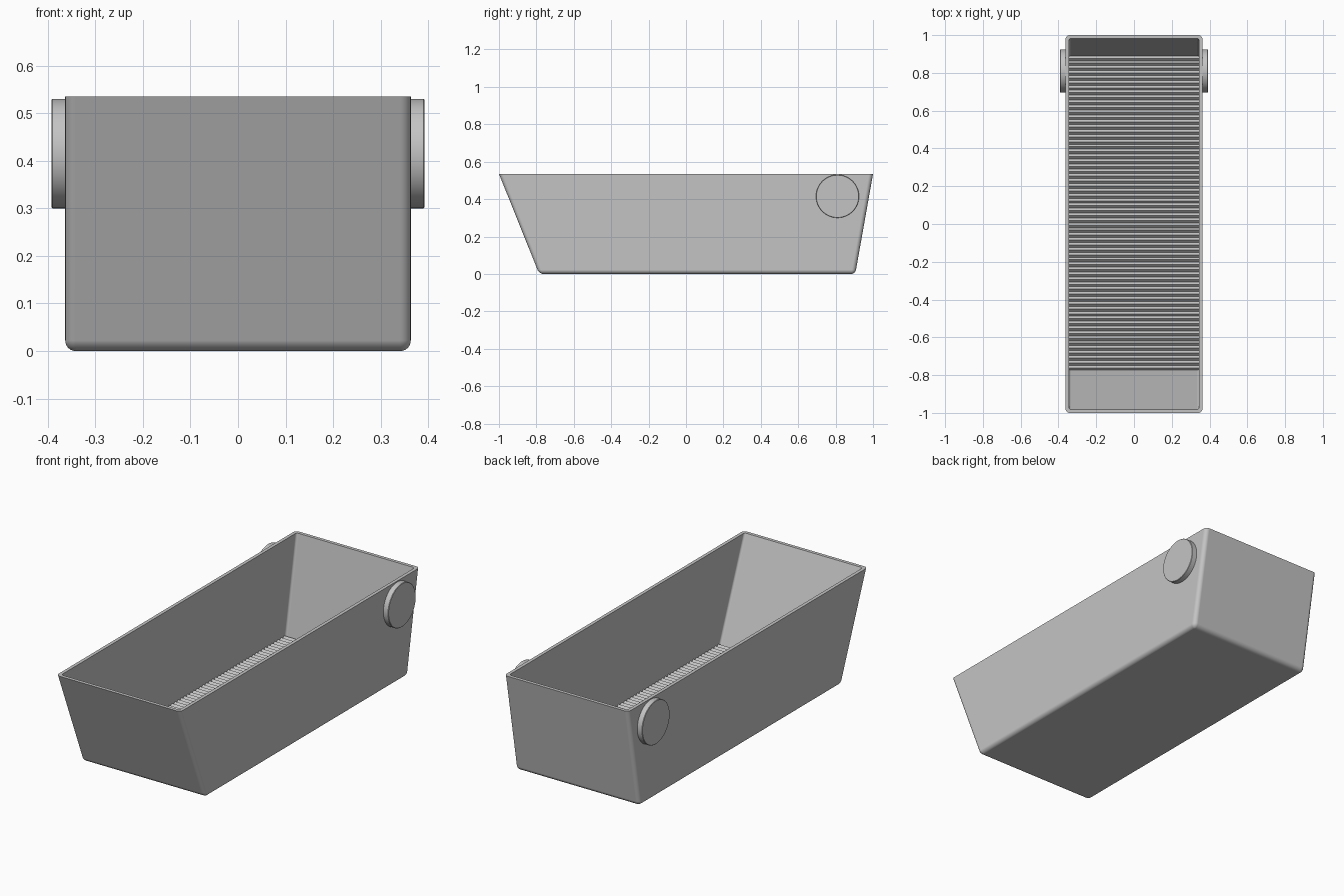
import bpy
import bmesh
from math import sin, cos, pi, radians

cube = bpy.data.objects.get("Cube")
if cube:
    bpy.data.objects.remove(cube, do_unlink=True)

HEIGHT = 0.535
HALF_WIDTH = 0.363
WALL = 0.018
ROUND = 0.022
FLOOR = 0.018
STEPS = 6

grey = bpy.data.materials.new("plain grey")
grey.use_nodes = True
colour = (0.55, 0.55, 0.55, 1)
grey.diffuse_color = colour
grey.node_tree.nodes["Principled BSDF"].inputs["Base Color"].default_value = colour


def finish(name, bm):
    """Turn a bmesh into a shaded grey object."""
    bmesh.ops.recalc_face_normals(bm, faces=bm.faces)
    mesh = bpy.data.meshes.new(name)
    bm.to_mesh(mesh)
    bm.free()
    mesh.materials.append(grey)
    obj = bpy.data.objects.new(name, mesh)
    bpy.context.collection.objects.link(obj)
    bpy.ops.object.select_all(action='DESELECT')
    obj.select_set(True)
    bpy.context.view_layer.objects.active = obj
    bpy.ops.object.shade_smooth_by_angle(angle=radians(30))
    weighted = obj.modifiers.new("even_normals", 'WEIGHTED_NORMAL')
    weighted.keep_sharp = True
    return obj


def front_y(z):
    return -0.785 - 0.215 * z / HEIGHT


def back_y(z):
    return 0.905 + 0.095 * z / HEIGHT


def ring(bm, z, inset, radius):
    """Rounded rectangle following the sloping ends at height z."""
    x = HALF_WIDTH - inset - radius
    y0 = front_y(z) + inset + radius
    y1 = back_y(z) - inset - radius
    corners = [(x, y1), (-x, y1), (-x, y0), (x, y0)]
    verts = []
    for i, (cx, cy) in enumerate(corners):
        for s in range(STEPS + 1):
            a = (i + s / STEPS) * pi / 2
            verts.append(bm.verts.new((cx + radius * cos(a), cy + radius * sin(a), z)))
    return verts


# Open tub: rounded underside, outer wall, rim, inner wall, floor
bm = bmesh.new()
rings = []
for s in range(STEPS + 1):
    a = s / STEPS * pi / 2
    inset = ROUND * (1 - sin(a))
    rings.append(ring(bm, ROUND * (1 - cos(a)), inset, max(ROUND - inset, 0.003)))
rings.append(ring(bm, HEIGHT, 0, ROUND))
rings.append(ring(bm, HEIGHT, WALL, 0.012))
rings.append(ring(bm, FLOOR, WALL, 0.012))
for low, high in zip(rings, rings[1:]):
    n = len(low)
    for i in range(n):
        j = (i + 1) % n
        bm.faces.new((low[i], low[j], high[j], high[i]))
bm.faces.new(rings[0])
bm.faces.new(rings[-1])
finish("tub", bm)

# Ridged floor running the whole length of the inside
RIBS = 64
RIB_HEIGHT = 0.013
start = front_y(FLOOR) + WALL
end = back_y(FLOOR) - WALL
side = HALF_WIDTH - WALL
profile = [(start, FLOOR - 0.004)]
for i in range(2 * RIBS + 1):
    profile.append((start + (end - start) * i / (2 * RIBS),
                    FLOOR + 0.001 + RIB_HEIGHT * (i % 2)))
profile.append((end, FLOOR - 0.004))
bm = bmesh.new()
section = bm.faces.new([bm.verts.new((-side, y, z)) for y, z in profile])
swept = bmesh.ops.extrude_face_region(bm, geom=[section], use_keep_orig=True)
moved = [v for v in swept["geom"] if isinstance(v, bmesh.types.BMVert)]
bmesh.ops.translate(bm, verts=moved, vec=(2 * side, 0, 0))
finish("ridged_floor", bm)


# Round bosses on both sides near the back
def boss(name, sign):
    bm = bmesh.new()
    sections = [(0.355, 0.115), (0.390, 0.115), (0.392, 0.113)]
    loops = []
    count = 64
    for x, r in sections:
        loops.append([bm.verts.new((sign * x, 0.81 + r * cos(2 * pi * i / count),
                                    0.415 + r * sin(2 * pi * i / count)))
                      for i in range(count)])
    for a, b in zip(loops, loops[1:]):
        for i in range(count):
            j = (i + 1) % count
            bm.faces.new((a[i], a[j], b[j], b[i]))
    bm.faces.new(loops[0])
    bm.faces.new(loops[-1])
    finish(name, bm)


boss("left_boss", 1)
boss("right_boss", -1)
